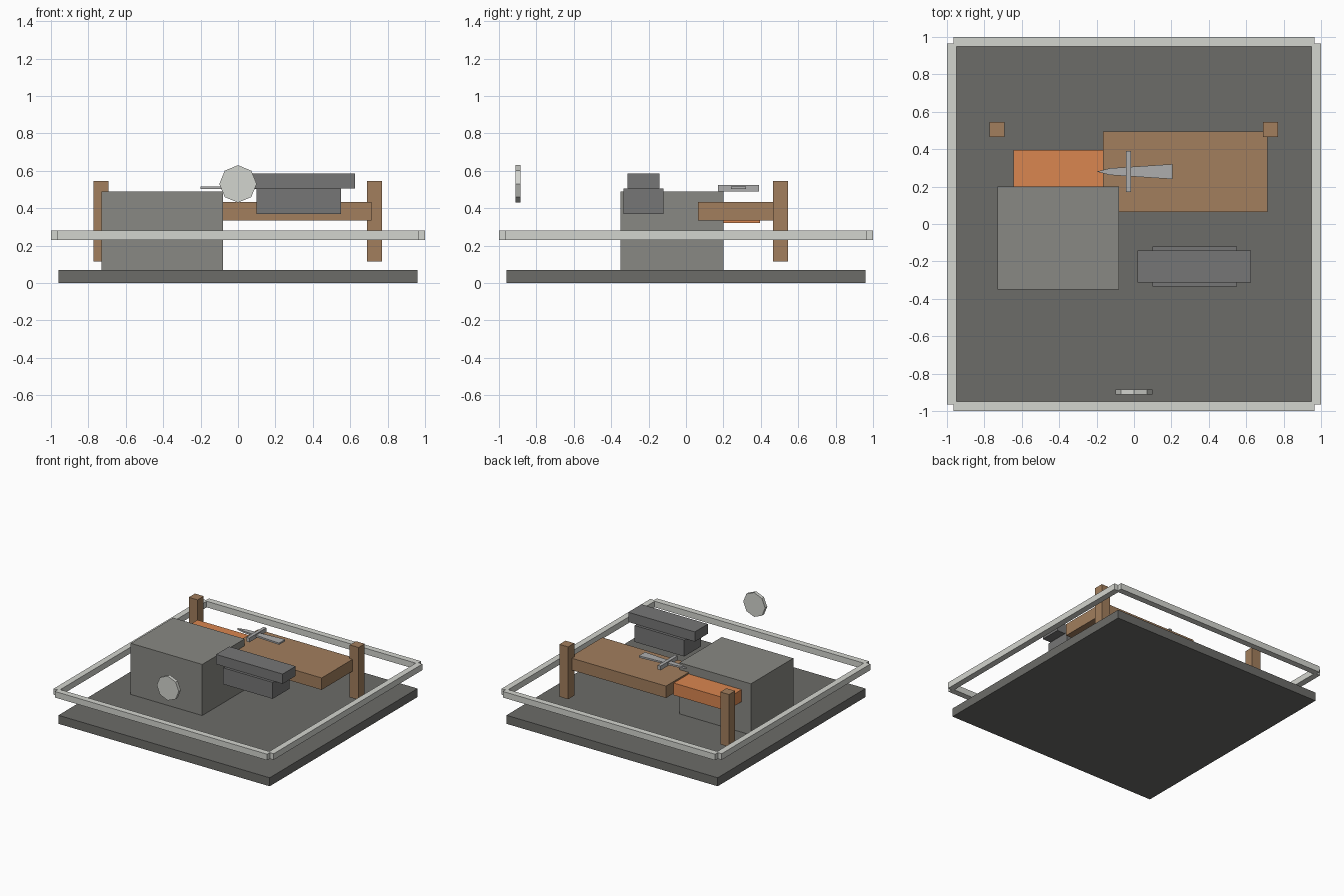
import bpy, bmesh, math

if "Cube" in bpy.data.objects:
    bpy.data.objects.remove(bpy.data.objects["Cube"])


def material(name, rgb):
    m = bpy.data.materials.new(name)
    m.diffuse_color = (*rgb, 1)
    m.use_nodes = True
    m.node_tree.nodes["Principled BSDF"].inputs["Base Color"].default_value = m.diffuse_color
    return m


WOOD = material("wood", (0.36, 0.21, 0.11))
EMBER = material("ember", (0.70, 0.24, 0.08))
FLOOR = material("floor_stone", (0.15, 0.15, 0.14))
STONE = material("forge_stone", (0.25, 0.25, 0.23))
IRON = material("iron", (0.18, 0.18, 0.18))
STEEL = material("steel", (0.42, 0.42, 0.42))
PALE = material("pale_trim", (0.65, 0.66, 0.62))


def prism(name, outline, lo, hi, mat, axis="z"):
    """Extrude an outline from lo to hi along z (xy outline) or y (xz outline)."""
    bm = bmesh.new()
    place = (lambda a, b, h: (a, b, h)) if axis == "z" else (lambda a, b, h: (a, h, b))
    bottom = [bm.verts.new(place(a, b, lo)) for a, b in outline]
    top = [bm.verts.new(place(a, b, hi)) for a, b in outline]
    bm.faces.new(bottom)
    bm.faces.new(top)
    n = len(outline)
    for i in range(n):
        j = (i + 1) % n
        bm.faces.new((bottom[i], bottom[j], top[j], top[i]))
    bmesh.ops.recalc_face_normals(bm, faces=bm.faces)
    mesh = bpy.data.meshes.new(name)
    bm.to_mesh(mesh)
    bm.free()
    mesh.materials.append(mat)
    obj = bpy.data.objects.new(name, mesh)
    bpy.context.collection.objects.link(obj)
    return obj


def box(name, x, y, z, mat):
    outline = [(x[0], y[0]), (x[1], y[0]), (x[1], y[1]), (x[0], y[1])]
    return prism(name, outline, z[0], z[1], mat)


# Floor slab and the floating rim with notched corners
box("floor", (-0.96, 0.96), (-0.96, 0.96), (0, 0.07), FLOOR)
for side, s in (("low", -1), ("high", 1)):
    across = sorted((s * 0.95, s * 1.0))
    box(f"rim_x_{side}", (-0.965, 0.965), across, (0.23, 0.28), PALE)
    box(f"rim_y_{side}", across, (-0.965, 0.965), (0.23, 0.28), PALE)

# Forge block with coal bed
box("forge", (-0.73, -0.08), (-0.35, 0.20), (0.07, 0.49), STONE)
box("coal_bed", (-0.645, -0.165), (0.10, 0.395), (0.32, 0.42), EMBER)

# Anvil
box("anvil_body", (0.10, 0.55), (-0.335, -0.12), (0.37, 0.505), IRON)
box("anvil_top", (0.02, 0.625), (-0.313, -0.143), (0.505, 0.585), IRON)

# Workbench and posts
box("bench_top", (-0.165, 0.715), (0.065, 0.495), (0.335, 0.433), WOOD)
for side, x in (("left", -0.733), ("right", 0.73)):
    box(f"post_{side}", (x - 0.04, x + 0.04), (0.465, 0.545), (0.115, 0.545), WOOD)

# Sword lying above the bench
half = [(-0.13, 0.018), (0.205, 0.04)]
blade = [(-0.2, 0.28)] + [(x, 0.28 - w) for x, w in half] + [(x, 0.28 + w) for x, w in reversed(half)]
prism("sword_blade", blade, 0.502, 0.516, STEEL)
box("sword_guard", (-0.043, -0.016), (0.17, 0.39), (0.49, 0.525), STEEL)

# Octagonal emblem disc at the front
disc = [(0.1 * math.cos(i * math.pi / 4), 0.53 + 0.1 * math.sin(i * math.pi / 4)) for i in range(8)]
prism("front_disc", disc, -0.912, -0.885, PALE, axis="y")
